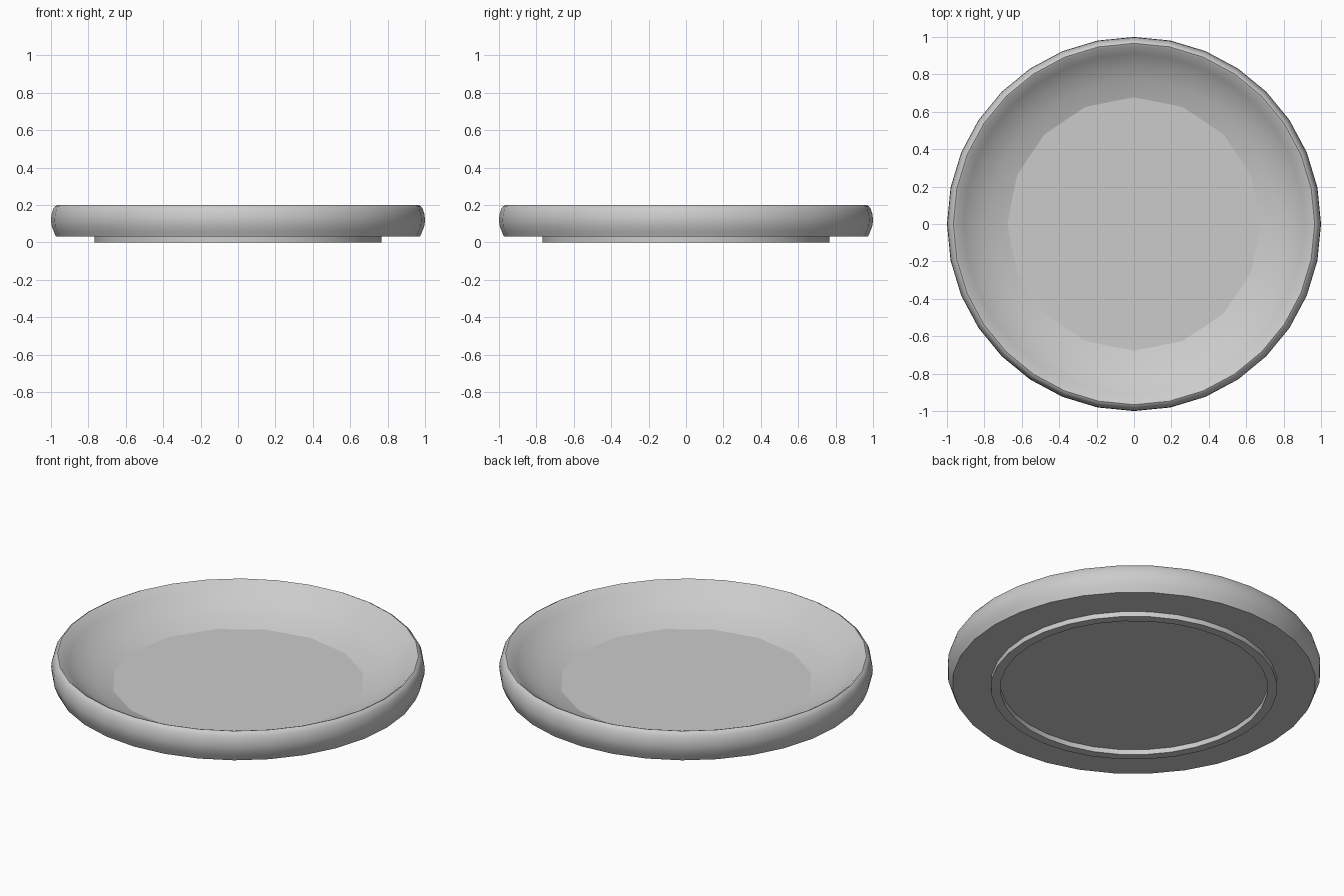
import bpy, bmesh, math

if "Cube" in bpy.data.objects:
    bpy.data.objects.remove(bpy.data.objects["Cube"])

SIDES = 32


def lathe(name, profile, closed=False, wobble=None):
    """Revolve (radius, z) points around z; a radius of 0 becomes a pole."""
    bm = bmesh.new()
    rings = []
    for n, (r, z) in enumerate(profile):
        if r == 0:
            rings.append([bm.verts.new((0, 0, z))] * SIDES)
            continue
        ring = []
        for i in range(SIDES):
            a = 2 * math.pi * i / SIDES
            k = r - (0.012 if n == wobble and i % 2 else 0)
            ring.append(bm.verts.new((k * math.cos(a), k * math.sin(a), z)))
        rings.append(ring)
    pairs = list(zip(rings, rings[1:]))
    if closed:
        pairs.append((rings[-1], rings[0]))
    for lo, hi in pairs:
        for i in range(SIDES):
            j = (i + 1) % SIDES
            corners = list(dict.fromkeys((lo[i], lo[j], hi[j], hi[i])))
            bm.faces.new(corners)
    bmesh.ops.recalc_face_normals(bm, faces=bm.faces)
    mesh = bpy.data.meshes.new(name)
    bm.to_mesh(mesh)
    bm.free()
    obj = bpy.data.objects.new(name, mesh)
    bpy.context.collection.objects.link(obj)
    bpy.ops.object.select_all(action='DESELECT')
    obj.select_set(True)
    bpy.context.view_layer.objects.active = obj
    return obj


# Dish: flat underside, bulged outer wall, rounded lip, curved bowl, flat floor
dish_profile = [
    (0, 0.03), (0.973, 0.03), (0.986, 0.06), (0.997, 0.09), (1.0, 0.12),
    (0.997, 0.15), (0.988, 0.178), (0.977, 0.194), (0.966, 0.2), (0.955, 0.196),
    (0.91, 0.155), (0.85, 0.113), (0.77, 0.073), (0.677, 0.04), (0, 0.04),
]
lathe("dish", dish_profile, wobble=13)
bpy.ops.object.shade_smooth_by_angle(angle=math.radians(30))
# The floor stays flat with a crisp border
dish = bpy.context.object
for p in dish.data.polygons:
    if all(abs(dish.data.vertices[v].co.z - 0.04) < 1e-4 for v in p.vertices):
        p.use_smooth = False

# Foot ring under the dish
lathe("foot_ring", [(0.716, 0), (0.767, 0), (0.767, 0.032), (0.716, 0.032)], closed=True)
bpy.ops.object.shade_smooth_by_angle(angle=math.radians(30))
